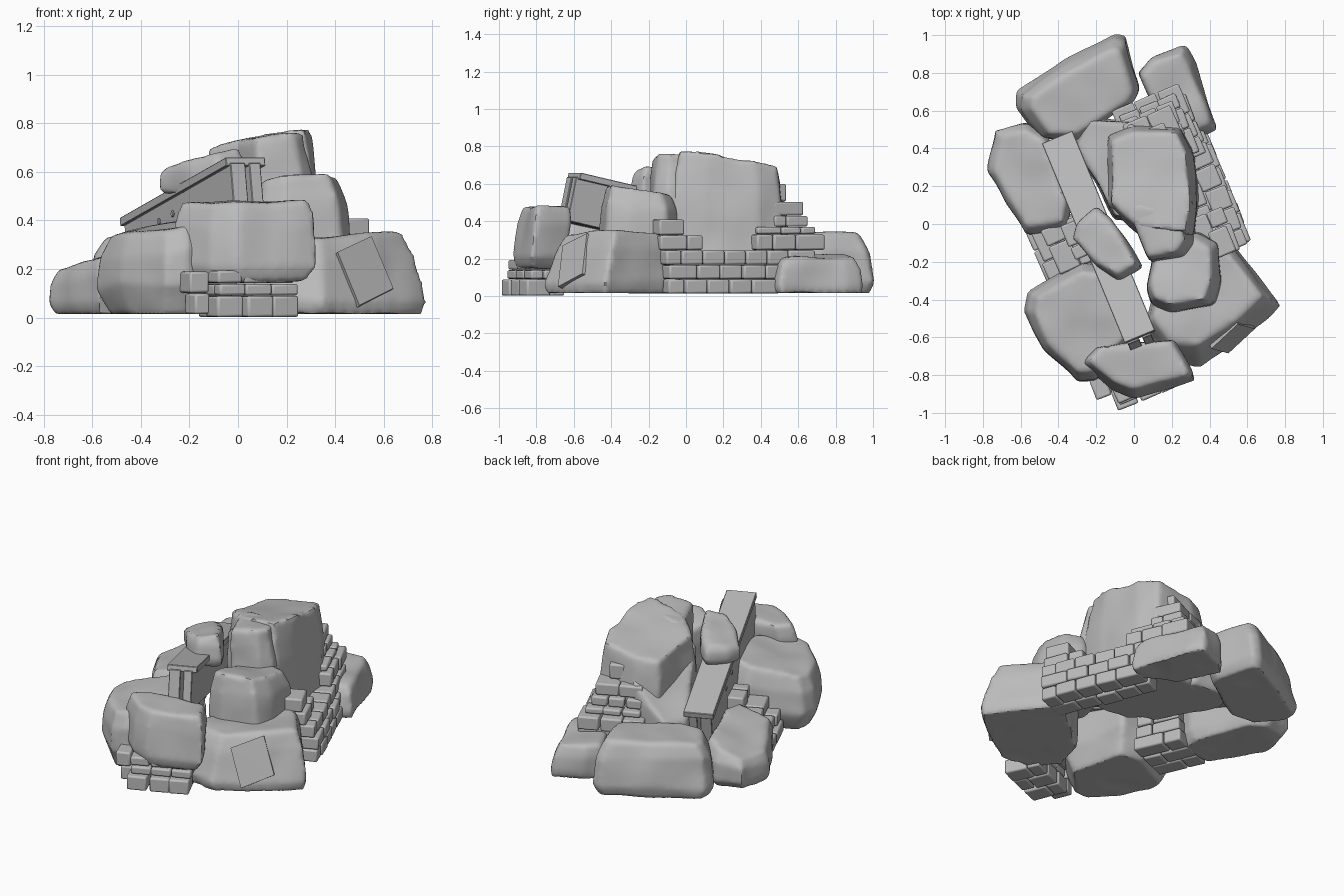
import bpy, bmesh, math, random
from mathutils import Matrix, Vector, noise

if "Cube" in bpy.data.objects:
    bpy.data.objects.remove(bpy.data.objects["Cube"])

random.seed(4)
TURN = Matrix.Rotation(math.radians(22.5), 4, 'Z')   # shared heading of walls and girder
stone = bpy.data.materials.new("stone_grey")
stone.diffuse_color = (0.5, 0.5, 0.5, 1)
stone.use_nodes = True
stone.node_tree.nodes["Principled BSDF"].inputs["Base Color"].default_value = stone.diffuse_color


def add_object(name, bm):
    bmesh.ops.recalc_face_normals(bm, faces=bm.faces)
    me = bpy.data.meshes.new(name)
    bm.to_mesh(me)
    bm.free()
    me.materials.append(stone)
    ob = bpy.data.objects.new(name, me)
    bpy.context.collection.objects.link(ob)
    return ob


def smooth(ob, angle):
    bpy.ops.object.select_all(action='DESELECT')
    ob.select_set(True)
    bpy.context.view_layer.objects.active = ob
    bpy.ops.object.shade_smooth_by_angle(angle=math.radians(angle))


def hull(name, points):
    bm = bmesh.new()
    for p in points:
        bm.verts.new(p)
    res = bmesh.ops.convex_hull(bm, input=bm.verts)
    junk = {g for g in res["geom_interior"] + res["geom_unused"]
            if isinstance(g, bmesh.types.BMVert)}
    bmesh.ops.delete(bm, geom=list(junk), context='VERTS')
    return add_object(name, bm)


def boulder(name, outline, z0, z1, slope=(0, 0), s0=0.9, sm=0.98, s1=0.86, lean=(0, 0),
            rough=0.014, low=0.2):
    """Rounded rock from a plan outline; the top is a tilted plane, z1 at the middle."""
    n = len(outline)
    cx = sum(p[0] for p in outline) / n
    cy = sum(p[1] for p in outline) / n
    pts = []
    for x, y in outline:
        dx, dy = x - cx, y - cy
        top = z1 + slope[0] * dx + slope[1] * dy
        for t, s in ((0, s0), (low, 1.0), (0.72, sm), (1, s1)):
            j = random.uniform(-0.05, 0.05) if 0 < t < 1 else 0
            shift = max(0, t - 0.2)
            pts.append((cx + dx * s + lean[0] * shift, cy + dy * s + lean[1] * shift,
                        z0 + (top - z0) * (t + j)))
    ob = hull(name, pts)
    rm = ob.modifiers.new("round", 'REMESH')
    rm.mode, rm.voxel_size = 'VOXEL', 0.016
    soft = ob.modifiers.new("soften", 'SMOOTH')
    soft.factor, soft.iterations = 0.5, 4
    dg = bpy.context.evaluated_depsgraph_get()
    me = bpy.data.meshes.new_from_object(ob.evaluated_get(dg))
    ob.modifiers.clear()
    ob.data = me
    # chipped unevenness, leaving the underside flat
    moves = [v.normal * rough * (0.2 + noise.noise(v.co * 5 + Vector((cx * 9, cy * 9, 0))))
             for v in me.vertices]
    for v, m in zip(me.vertices, moves):
        v.co += m
        v.co.z = max(v.co.z, z0)
    if not me.materials:
        me.materials.append(stone)
    smooth(ob, 40)


def brick_wall(name, courses):
    """Each course is u0, u1, v0, v1, z0, z1 in the turned frame, filled with bricks."""
    bm = bmesh.new()
    for row, (u0, u1, v0, v1, z0, z1) in enumerate(courses):
        nu, nv = max(1, round((u1 - u0) / 0.115)), max(1, round((v1 - v0) / 0.125))
        du, dv = (u1 - u0) / nu, (v1 - v0) / nv
        for i in range(nu):
            cuts = [v0] + [v0 + dv * (k + 0.25 * (-1) ** (row + i)) for k in range(1, nv)] + [v1]
            for a, b in zip(cuts, cuts[1:]):
                shift = random.uniform(-0.008, 0.008)
                mid = ((u0 + du * (i + 0.5) + shift), (a + b) / 2, (z0 + z1) / 2)
                mat = (TURN @ Matrix.Translation(mid)
                       @ Matrix.Rotation(random.uniform(-0.04, 0.04), 4, 'Z')
                       @ Matrix.Diagonal((du - 0.004, b - a - 0.005, z1 - z0 - 0.003, 1)))
                bmesh.ops.create_cube(bm, size=1, matrix=mat)
    ob = add_object(name, bm)
    bev = ob.modifiers.new("worn_edges", 'BEVEL')
    bev.width, bev.segments = 0.01, 2
    smooth(ob, 40)


# ground boulders around the pile
boulder("back_left_boulder", [(-.1, 1.01), (-.05, 1.0), (.03, .73), (0, .66), (-.33, .45), (-.5, .46),
        (-.62, .62), (-.62, .7), (-.37, .87)], .015, .335, (0, 0), sm=.95, s1=.8, lean=(.02, -.04))
boulder("back_right_boulder", [(.27, .94), (.32, .86), (.445, .5), (.35, .46), (.15, .55), (.02, .8),
        (.1, .88)], .015, .21, (-.05, 0), s0=.97, sm=.95, s1=.84, lean=(-.02, 0))
boulder("left_boulder", [(-.74, .5), (-.57, .54), (-.46, .47), (-.33, .1), (-.35, -.03), (-.57, -.06),
        (-.7, .18), (-.775, .28)], .015, .245, (.22, 0), s0=.88, s1=.84)
boulder("front_left_boulder", [(-.58, -.46), (-.56, -.36), (-.27, -.2), (-.1, -.22), (-.04, -.45),
        (0, -.62), (-.2, -.83), (-.3, -.84), (-.48, -.66)], .015, .375, (.14, .05),
        s0=.8, sm=.97, s1=.82, low=.36)
boulder("front_right_boulder", [(.05, -.58), (.17, -.73), (.35, -.76), (.62, -.58), (.775, -.43),
        (.53, -.11), (.4, -.11), (.1, -.38)], .015, .325, (.06, 0), s0=.96, sm=.89, s1=.78,
        lean=(-.02, .07))

# boulders stacked on top
boulder("front_boulder", [(-.27, -.75), (-.2, -.67), (.22, -.63), (.33, -.83), (.25, -.86),
        (0, -.92), (-.12, -.88)], .145, .475, (.02, 0), s0=.84, s1=.87, lean=(0, .04))
boulder("centre_boulder", [(-.14, .48), (.0, .54), (.26, .53), (.32, .4), (.345, .1), (.32, -.08),
        (.02, -.05), (-.14, .1)], .08, .712, (.14, -.13), sm=.95, s1=.85, lean=(-.02, -.01))
boulder("centre_shoulder", [(-.31, .42), (-.25, .56), (0, .55), (.1, .3), (.08, .0), (-.1, .03)],
        .08, .53, (.75, -.3), s1=.94)
boulder("peak_boulder", [(-.03, .08), (.02, .13), (.28, .06), (.32, -.1), (.27, -.17), (.09, -.21)],
        .42, .745, (.12, 0), sm=.94, s1=.84, lean=(-.03, .01))
boulder("step_boulder", [(.07, -.34), (.1, -.42), (.2, -.46), (.43, -.43), (.47, -.3), (.46, -.1),
        (.35, -.04), (.12, -.08)], .2, .56, (.08, -.15), sm=.94, s1=.8, lean=(-.03, 0))
boulder("girder_rock", [(-.33, -.08), (-.3, 0), (-.2, .09), (-.12, .03), (.04, -.23), (-.08, -.29),
        (-.2, -.22)], .51, .65, (.18, -.08), s0=.9, s1=.84, rough=.018)

# broken slab lying against the front right boulder
slab = [Vector(p) for p in ((.41, -.66, .27), (.55, -.53, .335), (.64, -.555, .12), (.5, -.685, .05))]
hull("fallen_slab", slab + [p + Vector((-.03, .07, -.03)) for p in slab])

# brick remains: rows step back as they rise
brick_wall("right_brick_wall", [
    (.31, .54, -.32, .32, .012, .09), (.30, .54, -.32, .34, .09, .167),
    (.28, .52, -.33, .54, .167, .245), (.28, .47, -.34, -.09, .245, .325),
    (.34, .45, -.34, -.19, .325, .41), (.12, .5, .2, .6, .245, .33),
    (.14, .47, .22, .56, .33, .37), (.14, .43, .33, .53, .37, .43),
    (.14, .42, .33, .51, .43, .505), (.17, .36, .3, .44, .505, .6)])
brick_wall("left_brick_wall", [
    (-.55, -.22, -.12, .18, .012, .09), (-.53, -.22, -.11, .17, .09, .165),
    (-.47, -.22, -.1, .16, .165, .24), (-.37, -.22, -.06, .14, .24, .32)])
brick_wall("front_bricks", [
    (-.45, -.09, -.885, -.66, 0, .09), (-.44, -.08, -.86, -.66, .09, .14),
    (-.44, -.1, -.85, -.66, .14, .195), (-.54, -.45, -.79, -.66, .1, .19),
    (-.52, -.45, -.78, -.66, .012, .1)])

# leaning girder: top plate, two webs and bolt heads
girder = (TURN @ Matrix.Translation((-.2, .01, .535))
          @ Matrix.Rotation(math.radians(-12.3), 4, 'X'))
bm = bmesh.new()
for pos, size in (((0, 0, -.018), (.175, 1.17, .036)),
                  ((-.04, -.01, -.145), (.066, 1.17, .24)),
                  ((.036, -.01, -.145), (.05, 1.17, .24))):
    bmesh.ops.create_cube(bm, size=1, matrix=girder @ Matrix.Translation(pos)
                          @ Matrix.Diagonal((*size, 1)))
for y in (.05, .2):
    bmesh.ops.create_cone(bm, cap_ends=True, segments=12, radius1=.014, radius2=.014, depth=.008,
                          matrix=girder @ Matrix.Translation((-.076, y, -.1))
                          @ Matrix.Rotation(math.pi / 2, 4, 'Y'))
beam = add_object("girder", bm)
edge = beam.modifiers.new("edge", 'BEVEL')
edge.width, edge.segments = .003, 1
